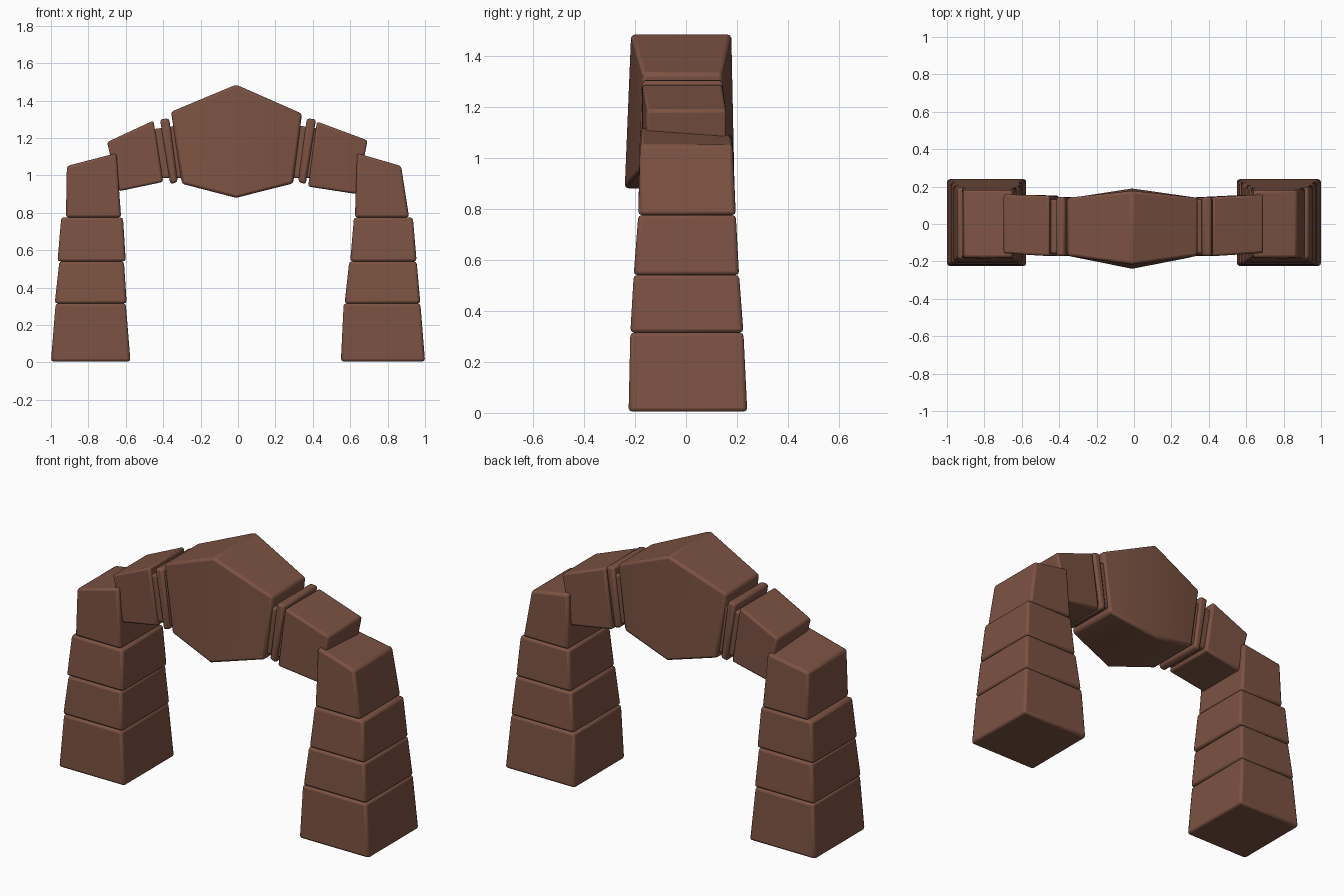
import bpy
import bmesh
from mathutils import Vector

old_cube = bpy.data.objects.get("Cube")
if old_cube:
    bpy.data.objects.remove(old_cube, do_unlink=True)

# One warm brown for the whole arch
stone = bpy.data.materials.new("brown_stone")
stone.use_nodes = True
stone_colour = (0.2, 0.085, 0.055, 1)
stone.diffuse_color = stone_colour
shader = next(n for n in stone.node_tree.nodes if n.type == "BSDF_PRINCIPLED")
shader.inputs["Base Color"].default_value = stone_colour
shader.inputs["Roughness"].default_value = 0.9


def loft(name, sections, bevel):
    """Skin a closed solid through four-cornered sections and soften its edges."""
    bm = bmesh.new()
    rings = [[bm.verts.new(Vector(corner)) for corner in section] for section in sections]
    for lower, upper in zip(rings, rings[1:]):
        for i in range(len(lower)):
            j = (i + 1) % len(lower)
            bm.faces.new((lower[i], lower[j], upper[j], upper[i]))
    bm.faces.new(rings[0])
    bm.faces.new(rings[-1])
    bmesh.ops.recalc_face_normals(bm, faces=bm.faces)
    mesh = bpy.data.meshes.new(name)
    bm.to_mesh(mesh)
    bm.free()
    mesh.materials.append(stone)
    part = bpy.data.objects.new(name, mesh)
    bpy.context.collection.objects.link(part)
    softening = part.modifiers.new("soft_edges", "BEVEL")
    softening.width = bevel
    softening.segments = 2
    softening.limit_method = "ANGLE"
    softening.angle_limit = 0.6
    bpy.ops.object.select_all(action="DESELECT")
    part.select_set(True)
    bpy.context.view_layer.objects.active = part
    bpy.ops.object.shade_smooth_by_angle(angle=0.7)
    return part


def level(x_outer, x_inner, front, back, z, inner_rise=0, back_drop=0):
    """Horizontal section of a leg; its inner edge may rise and its back may drop."""
    return [
        (x_outer, front, z),
        (x_inner, front, z + inner_rise),
        (x_inner, back, z + inner_rise - back_drop),
        (x_outer, back, z),
    ]


def slice_across(top, bottom, front, back, lean=0):
    """Upright section of the lintel from a top and a bottom point in x, z."""
    return [
        (top[0], front + lean, top[1]),
        (bottom[0], front, bottom[1]),
        (bottom[0], back, bottom[1]),
        (top[0], back - lean / 2, top[1]),
    ]


# Tapered leg blocks: outer and inner x at the bottom, then at the top
leg_blocks = {
    "right_leg": [
        (-1.0, -0.575, -0.975, -0.6),
        (-0.98, -0.595, -0.955, -0.61),
        (-0.965, -0.6, -0.945, -0.615),
        (-0.92, -0.625, -0.915, -0.65),
    ],
    "left_leg": [
        (1.0, 0.55, 0.975, 0.565),
        (0.975, 0.57, 0.955, 0.595),
        (0.955, 0.6, 0.935, 0.62),
        (0.915, 0.625, 0.872, 0.637),
    ],
}
joint_heights = [0.005, 0.315, 0.54, 0.775, 1.05]
front_edges = [-0.225, -0.218, -0.205, -0.187, -0.18]
back_edges = [0.24, 0.225, 0.208, 0.195, 0.182]

for leg, blocks in leg_blocks.items():
    for k, (outer_low, inner_low, outer_high, inner_high) in enumerate(blocks):
        capstone = k == len(blocks) - 1
        low = level(outer_low, inner_low, front_edges[k], back_edges[k], joint_heights[k])
        high = level(
            outer_high, inner_high, front_edges[k + 1], back_edges[k + 1],
            joint_heights[k + 1],
            inner_rise=0.07 if capstone else 0,
            back_drop=0.03 if capstone else 0,
        )
        loft(f"{leg}_block_{k + 1}", [low, high], 0.014)

# Faceted keystone, widest and tallest in the middle
loft("keystone", [
    slice_across((-0.358, 1.34), (-0.3, 0.955), -0.18, 0.145, 0.01),
    slice_across((-0.01, 1.485), (-0.01, 0.88), -0.24, 0.19, 0.025),
    slice_across((0.342, 1.33), (0.295, 0.957), -0.18, 0.145, 0.01),
], 0.014)

# Arms that lean from the keystone down onto the legs
loft("right_arm", [
    slice_across((-0.7, 1.178), (-0.638, 0.915), -0.157, 0.158),
    slice_across((-0.452, 1.293), (-0.4, 0.965), -0.172, 0.152),
], 0.012)
loft("left_arm", [
    slice_across((0.693, 1.187), (0.635, 0.9), -0.155, 0.158),
    slice_across((0.422, 1.288), (0.375, 0.94), -0.172, 0.145),
], 0.012)

# Thin collars between each arm and the keystone, joined by a recessed core
for side, name in ((-1, "right"), (1, "left")):
    loft(f"{name}_collar", [
        slice_across((side * 0.417, 1.3), (side * 0.362, 0.952), -0.172, 0.145),
        slice_across((side * 0.368, 1.305), (side * 0.322, 0.965), -0.172, 0.145),
    ], 0.014)
    loft(f"{name}_core", [
        slice_across((side * 0.5, 1.24), (side * 0.45, 0.985), -0.158, 0.13),
        slice_across((side * 0.3, 1.27), (side * 0.26, 0.985), -0.158, 0.13),
    ], 0.01)
